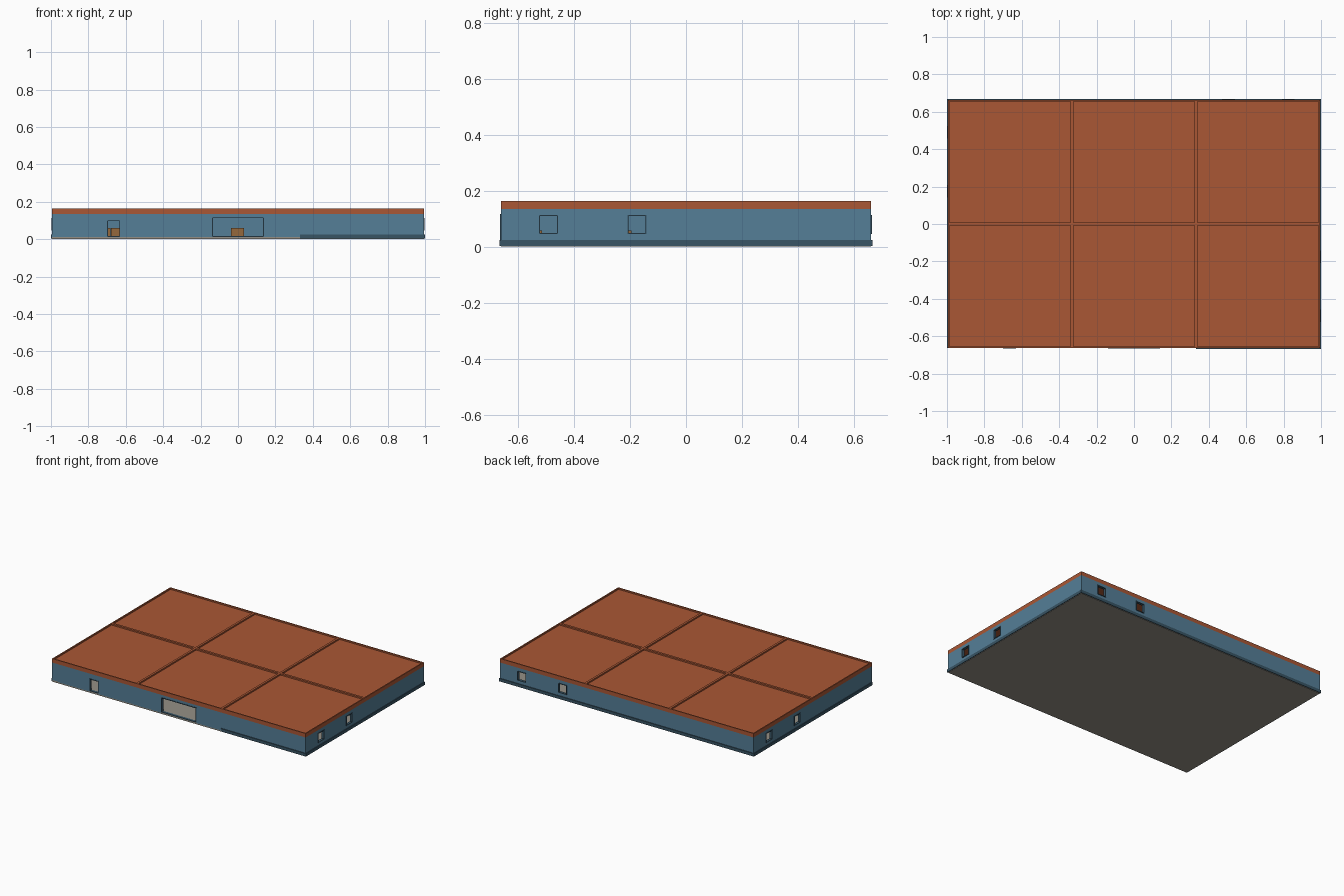
import bpy, bmesh

if "Cube" in bpy.data.objects:
    bpy.data.objects.remove(bpy.data.objects["Cube"])

def material(name, rgb):
    m = bpy.data.materials.new(name)
    m.diffuse_color = (*rgb, 1)
    m.use_nodes = True
    m.node_tree.nodes["Principled BSDF"].inputs["Base Color"].default_value = m.diffuse_color
    return m

BLUE = material("wall_blue", (0.09, 0.21, 0.31))
DARK = material("trim_dark_blue", (0.04, 0.09, 0.13))
RUST = material("roof_rust", (0.40, 0.095, 0.035))
FLOOR = material("floor_grey", (0.30, 0.28, 0.24))
WOOD = material("crate_wood", (0.30, 0.14, 0.045))

def boxes(name, spans, mat=None):
    """One object made of boxes, each given as x0, x1, y0, y1, z0, z1."""
    bm = bmesh.new()
    for x0, x1, y0, y1, z0, z1 in spans:
        for v in bmesh.ops.create_cube(bm, size=1)["verts"]:
            v.co.x = x0 if v.co.x < 0 else x1
            v.co.y = y0 if v.co.y < 0 else y1
            v.co.z = z0 if v.co.z < 0 else z1
    me = bpy.data.meshes.new(name)
    bm.to_mesh(me)
    bm.free()
    ob = bpy.data.objects.new(name, me)
    bpy.context.collection.objects.link(ob)
    if mat:
        me.materials.append(mat)
    return ob

def cut(target, spans):
    cutter = boxes("cutter", spans)
    cutter.hide_render = True
    mod = target.modifiers.new("cut", "BOOLEAN")
    mod.operation = "DIFFERENCE"
    mod.solver = "EXACT"
    mod.object = cutter
    bpy.context.view_layer.objects.active = target
    bpy.ops.object.modifier_apply(modifier=mod.name)
    bpy.data.objects.remove(cutter)

X, Y = 0.995, 0.662          # outer wall faces
T = 0.008                    # half thickness of inner walls
FLOOR_Z, EAVE, TOP = 0.012, 0.135, 0.163
ROOM = 2 * X / 3

# 3 x 2 grid of rooms
rooms = []
for i in range(3):
    for j in range(2):
        x0, y0 = -X + i * ROOM, -Y + j * Y
        rooms.append((x0 + T, x0 + ROOM - T, y0 + T, y0 + Y - T))

# openings: side, centre along wall, half width, bottom, top
openings = [("front", -0.665, 0.035, FLOOR_Z, 0.100),
            ("front", 0.0, 0.138, FLOOR_Z, 0.117)]
for side, centres in (("right", (-0.491, -0.175)), ("left", (0.491, 0.175)),
                      ("back", (0.505, 0.825))):
    openings += [(side, c, 0.034, 0.045, 0.113) for c in centres]

def on_wall(side, a0, a1, z0, z1, inner, outer):
    """Box on a wall, spanning a0..a1 along it and inner..outer past its face."""
    if side == "front":
        return (a0, a1, -Y - outer, -Y - inner, z0, z1)
    if side == "back":
        return (a0, a1, Y + inner, Y + outer, z0, z1)
    if side == "left":
        return (-X - outer, -X - inner, a0, a1, z0, z1)
    return (X + inner, X + outer, a0, a1, z0, z1)

# floor slab
boxes("floor", [(-X, X, -Y, Y, 0, FLOOR_Z)], FLOOR)

# walls hollowed into rooms, then pierced
walls = boxes("walls", [(-X, X, -Y, Y, FLOOR_Z - 0.004, EAVE)], BLUE)
cut(walls, [(*r, -0.1, 0.3) for r in rooms])
cut(walls, [on_wall(s, c - w, c + w, z0 - (0.02 if s == "front" else 0), z1, -0.03, 0.02)
            for s, c, w, z0, z1 in openings])

# roof with sunken panels between raised rims
roof = boxes("roof", [(-X, X, -Y, Y, EAVE, TOP)], RUST)
cut(roof, [(*r, TOP - 0.010, 0.3) for r in rooms])

# plinth: all round except under the two front entrances
P, PZ = 0.005, (0.003, 0.024)
boxes("plinth", [on_wall("right", -Y - P, Y + P, *PZ, -0.002, P),
                 on_wall("left", -Y, Y + P, *PZ, -0.002, P),
                 on_wall("back", -X, X, *PZ, -0.002, P),
                 on_wall("front", 0.332, X, *PZ, -0.002, P)], DARK)

# thin frames lining each opening
F = 0.004
for n, (s, c, w, z0, z1) in enumerate(openings):
    depth = (-2 * T, 0.003)
    parts = [on_wall(s, c - w, c - w + F, z0, z1, *depth),
             on_wall(s, c + w - F, c + w, z0, z1, *depth),
             on_wall(s, c - w, c + w, z1 - F, z1, *depth),
             on_wall(s, c - w, c + w, z0, z0 + F, *depth)]
    boxes(f"{s}_frame_{n}", parts, DARK)

# wooden crates inside the front rooms
boxes("left_room_crates", [(-0.75, -0.682, -0.37, -0.30, FLOOR_Z, 0.06),
                           (-0.68, -0.61, -0.37, -0.30, FLOOR_Z, 0.06)], WOOD)
boxes("middle_room_crate", [(-0.037, 0.033, -0.37, -0.30, FLOOR_Z, 0.06)], WOOD)
boxes("right_room_crates", [(0.60, 0.67, -0.59, -0.515, FLOOR_Z, 0.058),
                            (0.60, 0.67, -0.265, -0.195, FLOOR_Z, 0.058)], WOOD)
